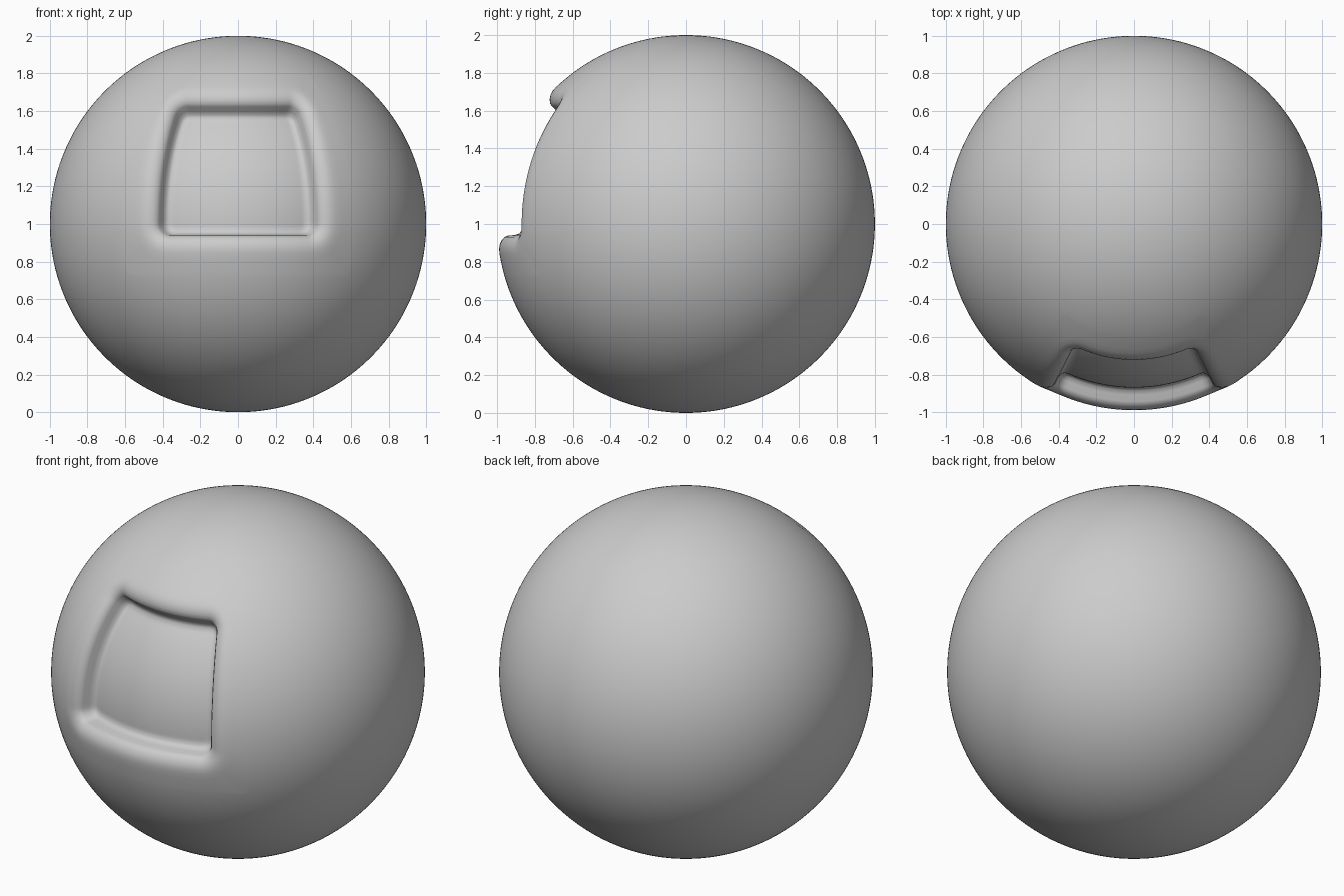
import bpy
import bmesh
from math import atan2, asin, sin, cos, radians, degrees, hypot
from mathutils import Vector

cube = bpy.data.objects.get("Cube")
if cube:
    bpy.data.objects.remove(cube, do_unlink=True)

CELL = 1.25                 # grid spacing of the sphere in degrees
LON = 22.5                  # half width of the flat recess floor
LAT_LOW, LAT_HIGH = 0.0, 37.5
FLOOR = 0.87                # radius of the recess floor

# Recess wall section, from floor to rim: (degrees outside the floor, radius)
SECTION = [(0.8, FLOOR), (2.5, 0.873), (3.3, 0.886), (3.7, 0.91),
           (3.75, 0.945), (4.1, 0.964), (5.0, 0.979), (6.1, 0.991),
           (7.5, 0.998), (9.0, 1.0), (11.0, 1.0)]


def clamp(value, low, high):
    return max(low, min(high, value))


def on_sphere(lon, lat, radius):
    lon, lat = radians(lon), radians(lat)
    return Vector((cos(lat) * sin(lon), -cos(lat) * cos(lon), sin(lat))) * radius


def recess(co):
    """Move a sphere point onto the rounded recess, ring by ring."""
    lon = degrees(atan2(co.x, -co.y))
    lat = degrees(asin(clamp(co.z, -1, 1)))
    core_lon = clamp(lon, -LON, LON)
    core_lat = clamp(lat, LAT_LOW, LAT_HIGH)
    dx, dy = lon - core_lon, lat - core_lat
    ring = round(max(abs(dx), abs(dy)) / CELL)
    if ring == 0:
        return on_sphere(lon, lat, FLOOR)
    if ring > len(SECTION):
        return co
    offset, radius = SECTION[ring - 1]
    scale = offset / hypot(dx, dy)
    return on_sphere(core_lon + dx * scale, core_lat + dy * scale, radius)


# Ball with the recessed front panel
bm = bmesh.new()
bmesh.ops.create_uvsphere(bm, u_segments=round(360 / CELL),
                          v_segments=round(180 / CELL), radius=1)
for v in bm.verts:
    v.co = recess(v.co.copy()) + Vector((0, 0, 1))
bmesh.ops.recalc_face_normals(bm, faces=bm.faces)
for f in bm.faces:
    f.smooth = True

mesh = bpy.data.meshes.new("recessed_ball")
bm.to_mesh(mesh)
bm.free()
ball = bpy.data.objects.new("recessed_ball", mesh)
bpy.context.collection.objects.link(ball)
